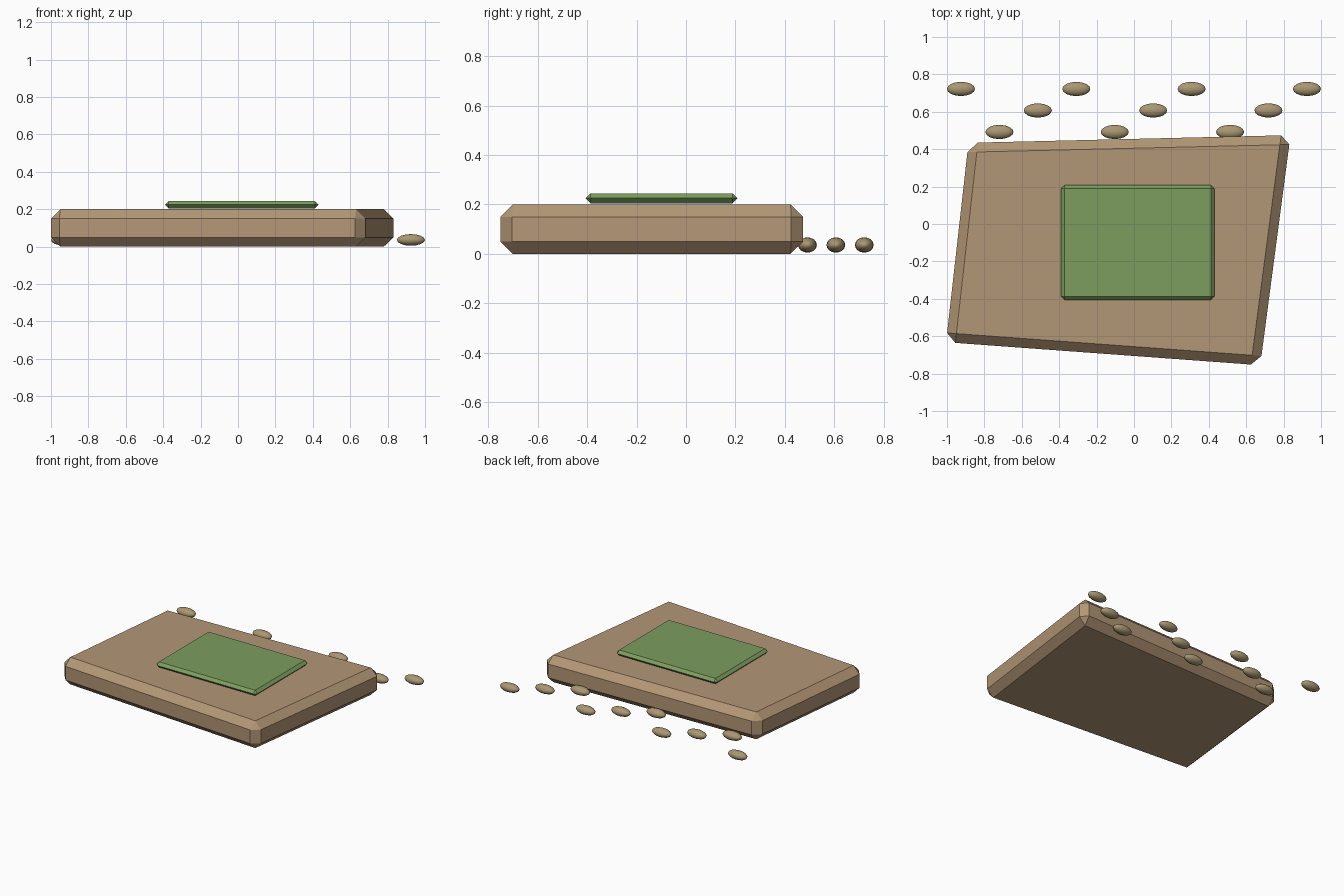
import bpy, bmesh

if "Cube" in bpy.data.objects:
    bpy.data.objects.remove(bpy.data.objects["Cube"])


def material(name, rgb):
    m = bpy.data.materials.new(name)
    m.diffuse_color = (*rgb, 1)
    m.use_nodes = True
    m.node_tree.nodes["Principled BSDF"].inputs["Base Color"].default_value = m.diffuse_color
    return m


def beveled_slab(name, outline, z0, z1, bevel, mat):
    """Extrude a flat outline upward and chamfer every edge."""
    bm = bmesh.new()
    base = bm.faces.new([bm.verts.new((x, y, z0)) for x, y in outline])
    top = bmesh.ops.extrude_face_region(bm, geom=[base], use_keep_orig=True)
    for v in top["geom"]:
        if isinstance(v, bmesh.types.BMVert):
            v.co.z = z1
    bmesh.ops.recalc_face_normals(bm, faces=bm.faces)
    mesh = bpy.data.meshes.new(name)
    bm.to_mesh(mesh)
    bm.free()
    obj = bpy.data.objects.new(name, mesh)
    bpy.context.collection.objects.link(obj)
    mesh.materials.append(mat)
    mod = obj.modifiers.new("chamfer", "BEVEL")
    mod.width = bevel
    mod.segments = 1
    mod.limit_method = "NONE"
    return obj


tan = material("tan", (0.45, 0.31, 0.18))
green = material("green", (0.20, 0.34, 0.11))
stone = material("stone", (0.40, 0.31, 0.17))

# Skewed base slab
beveled_slab("base_slab",
             [(-1.005, -0.632), (0.675, -0.755), (0.837, 0.475), (-0.885, 0.434)],
             0.0, 0.2, 0.05, tan)

# Thin green patch hovering just above the slab
beveled_slab("green_patch",
             [(-0.39, -0.407), (0.43, -0.407), (0.43, 0.208), (-0.39, 0.208)],
             0.205, 0.245, 0.0195, green)

# Staggered flattened pebbles behind the slab
rows = (0.722, 0.492, 0.607)
pebble_mesh = None
for i in range(10):
    loc = (-0.925 + 0.2055 * i, rows[i % 3], 0.036)
    if pebble_mesh is None:
        bpy.ops.mesh.primitive_uv_sphere_add(segments=16, ring_count=8, radius=1, location=loc)
        pebble = bpy.context.object
        pebble_mesh = pebble.data
        pebble_mesh.materials.append(stone)
        bpy.ops.object.shade_smooth()
    else:
        pebble = bpy.data.objects.new("pebble", pebble_mesh)
        bpy.context.collection.objects.link(pebble)
        pebble.location = loc
    pebble.name = f"pebble_{i + 1}"
    pebble.scale = (0.075, 0.038, 0.031)
